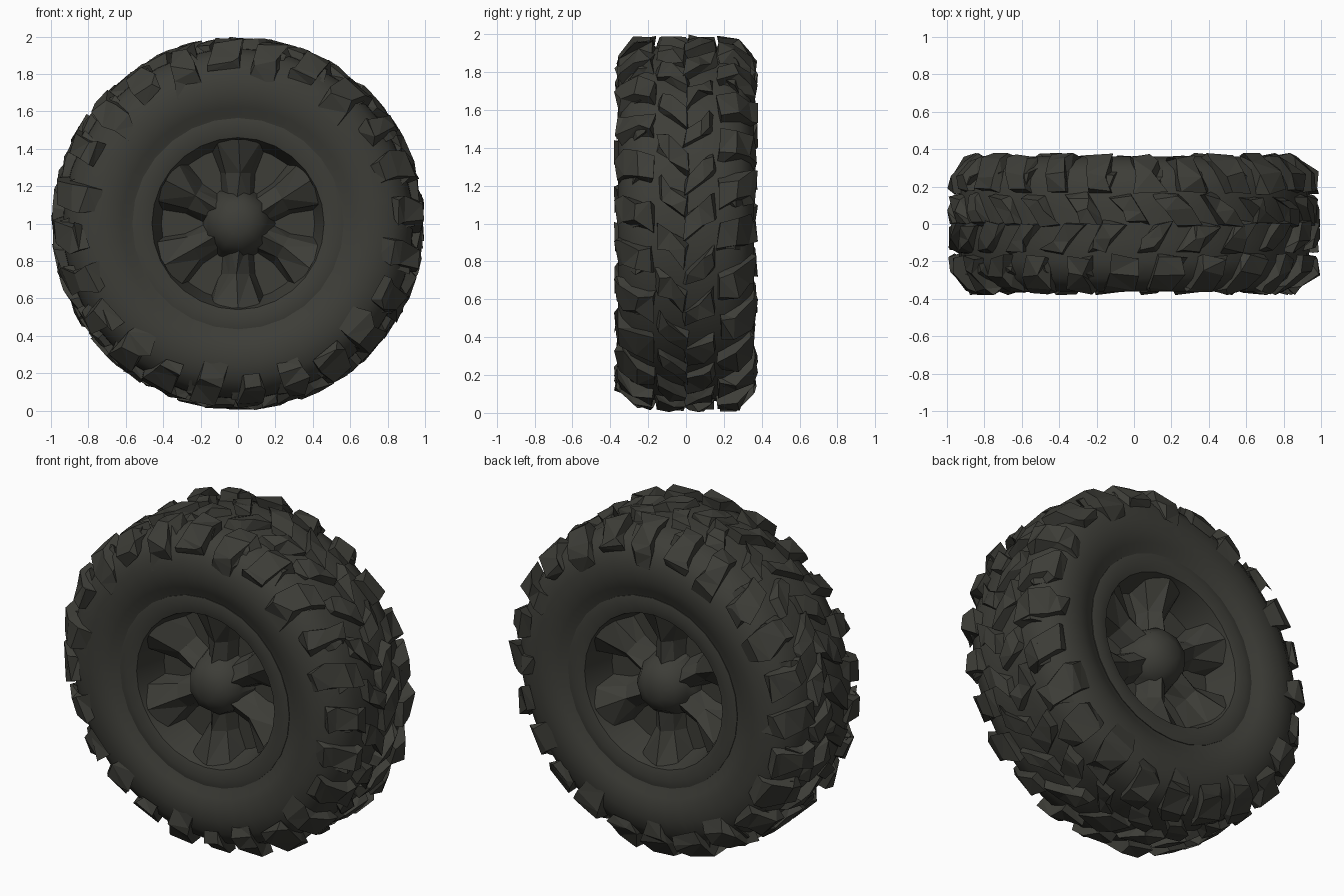
import bpy, bmesh, math, random
from mathutils import Vector

if "Cube" in bpy.data.objects:
    bpy.data.objects.remove(bpy.data.objects["Cube"])

random.seed(4)
TAU = 2 * math.pi
rubber = bpy.data.materials.new("dark rubber")
rubber.diffuse_color = (0.047, 0.047, 0.039, 1)
rubber.use_nodes = True
rubber.node_tree.nodes["Principled BSDF"].inputs["Base Color"].default_value = rubber.diffuse_color


def polar(r, a, y):
    """Point around the axle, which runs along y at height 1."""
    return Vector((r * math.cos(a), y, 1 + r * math.sin(a)))


def finish(bm, name, smooth=None):
    me = bpy.data.meshes.new(name)
    bm.to_mesh(me)
    bm.free()
    ob = bpy.data.objects.new(name, me)
    bpy.context.collection.objects.link(ob)
    me.materials.append(rubber)
    if smooth:
        bpy.ops.object.select_all(action='DESELECT')
        bpy.context.view_layer.objects.active = ob
        ob.select_set(True)
        bpy.ops.object.shade_smooth_by_angle(angle=math.radians(smooth))


def lathe(name, profile, n, smooth, cap=False, flip=False):
    """Spin (y, r) points around the axle; flip mirrors the result to -y."""
    bm = bmesh.new()
    s = -1 if flip else 1
    rings = [[bm.verts.new(polar(r, TAU * i / n, s * y)) for i in range(n)]
             for y, r in profile]
    if cap:
        bm.faces.new(rings[-1][::-1])
    for a, b in zip(rings, rings[1:]):
        for i in range(n):
            j = (i + 1) % n
            bm.faces.new((a[j], a[i], b[i], b[j]))
    if flip:
        bmesh.ops.reverse_faces(bm, faces=bm.faces[:])
    finish(bm, name, smooth)


def lug(bm, section, a, width, skew, side, jitter):
    """Extrude a (y, r) section around the axle, slanted and roughened."""
    loops = []
    for s in (-1, 1):
        loop = []
        for y, r in section:
            taper = 1.0 - 2.2 * max(0, r - 0.9)
            ang = a + s * width / 2 * taper + skew * y
            j = [random.uniform(-jitter, jitter) for _ in range(3)]
            loop.append(bm.verts.new(polar(min(r + j[0], 1.0), ang + 1.8 * j[1],
                                           side * min(y + j[2], 0.38))))
        loops.append(loop)
    n = len(section)
    lo, hi = loops
    faces = [bm.faces.new(lo), bm.faces.new(hi[::-1])]
    faces += [bm.faces.new((lo[i + 1], lo[i], hi[i], hi[i + 1]))
              for i in range(n - 1)]
    # The list above faces outward on the -y side only
    if side > 0:
        bmesh.ops.reverse_faces(bm, faces=faces)
    # Split the bent sides into crisp facets
    bmesh.ops.triangulate(bm, faces=faces)


def mirrored(half):
    return [(-y, r) for y, r in reversed(half)] + half


# Tyre carcass with rounded sidewalls, open at the beads
lathe("tyre_carcass", mirrored([
    (0.08, 0.94), (0.20, 0.935), (0.29, 0.90), (0.34, 0.83), (0.36, 0.75),
    (0.357, 0.68), (0.34, 0.62), (0.318, 0.58), (0.305, 0.53)]), 40, 40)

# Flat rim ring, sloping barrel and wheel face on each side
for flip, tag in ((True, "front"), (False, "back")):
    lathe("rim_" + tag, [(y, r) for y, r in (
        (0.12, 0.15), (0.12, 0.41), (0.31, 0.46), (0.327, 0.52),
        (0.318, 0.565), (0.29, 0.565))][::-1], 28, 30, flip=flip)

# Shoulder lugs wrap from the tread on to the sidewall, long and short in turn
N = 24
pitch = TAU / N
bm = bmesh.new()
for side in (-1, 1):
    for i in range(N):
        odd = i % 2
        section = [(0.17, 0.91), (0.175, 0.985), (0.265, 0.98), (0.345, 0.90),
                   (0.372, 0.84 if odd else 0.87), (0.35, 0.75 if odd else 0.82)]
        a = (i + (0.5 if side > 0 else 0)) * pitch
        lug(bm, section, a, pitch * 0.6, 0.25, side, 0.018)
finish(bm, "shoulder_lugs")

# Centre lugs form a staggered chevron
bm = bmesh.new()
for side in (-1, 1):
    for i in range(N):
        a = (i + (0.85 if side > 0 else 0.35)) * pitch
        section = [(-0.01, 0.91), (0.0, 0.985), (0.08, 0.995),
                   (0.14, 0.98), (0.16, 0.91)]
        lug(bm, section, a, pitch * 0.5, 0.8, side, 0.018)
finish(bm, "centre_lugs")

# Small filler blocks between the shoulder lugs
bm = bmesh.new()
for side in (-1, 1):
    for i in range(N):
        a = (i + (1.0 if side > 0 else 0.5)) * pitch
        section = [(0.19, 0.90), (0.20, 0.96), (0.26, 0.95), (0.30, 0.87)]
        lug(bm, section, a, pitch * 0.3, -0.4, side, 0.018)
finish(bm, "filler_lugs")

# Six flared spokes on each side: (radius, half width, depth) stations
for side, tag in ((-1, "front"), (1, "back")):
    bm = bmesh.new()
    for k in range(6):
        a = math.pi / 2 + TAU * k / 6
        out = Vector((math.cos(a), 0, math.sin(a)))
        across = Vector((-math.sin(a), 0, math.cos(a)))
        rows = []
        for r, w, y in ((0.12, 0.05, 0.23), (0.27, 0.06, 0.22),
                        (0.45, 0.13, 0.28)):
            c = Vector((0, 0, 1)) + out * r
            row = [(-w - 0.04, 0.10), (-w, y - 0.03), (0, y + 0.02),
                   (w, y - 0.03), (w + 0.04, 0.10)]
            rows.append([bm.verts.new(
                c + across * (x + (random.uniform(-0.015, 0.015) if d > 0.1 else 0))
                + Vector((0, side * d, 0))) for x, d in row])
        for p, q in zip(rows, rows[1:]):
            for i in range(4):
                quad = (p[i], p[i + 1], q[i + 1], q[i])
                bm.faces.new(quad if side < 0 else quad[::-1])
    bmesh.ops.reverse_faces(bm, faces=bm.faces[:])
    bmesh.ops.triangulate(bm, faces=bm.faces[:])
    finish(bm, "spokes_" + tag)

    # Domed hub cap
    lathe("hub_" + tag, [(y, r) for y, r in (
        (0.12, 0.20), (0.22, 0.17), (0.28, 0.13), (0.315, 0.06))],
        9, 35, cap=True, flip=side < 0)
